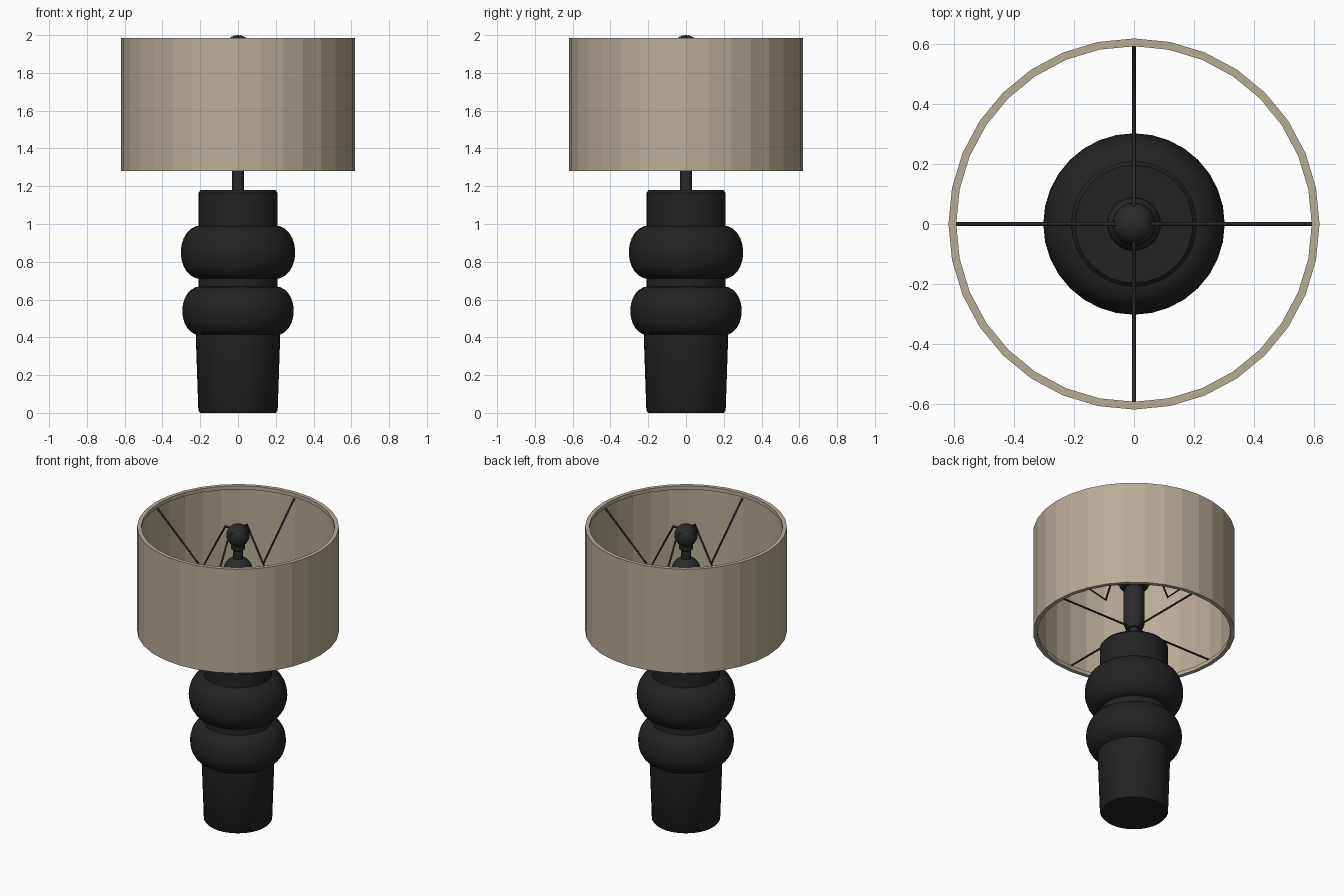
import bpy, bmesh
from math import cos, sin, pi, radians

if "Cube" in bpy.data.objects:
    bpy.data.objects.remove(bpy.data.objects["Cube"], do_unlink=True)


def material(name, rgb, rough):
    m = bpy.data.materials.new(name)
    m.use_nodes = True
    m.diffuse_color = (*rgb, 1)
    node = next(n for n in m.node_tree.nodes if n.type == "BSDF_PRINCIPLED")
    node.inputs["Base Color"].default_value = (*rgb, 1)
    node.inputs["Roughness"].default_value = rough
    return m


linen = material("beige linen", (0.48, 0.415, 0.305), 0.9)
ceramic = material("matte black", (0.017, 0.017, 0.017), 0.7)
metal = material("dark metal", (0.023, 0.023, 0.024), 0.5)


def lathe(name, profile, mat, sides=32, closed=False, smooth=True):
    """Revolve a (radius, height) profile around the z axis."""
    bm = bmesh.new()
    pts = [bm.verts.new((r, 0, z)) for r, z in profile]
    edges = [bm.edges.new(p) for p in zip(pts, pts[1:])]
    if closed:
        edges.append(bm.edges.new((pts[-1], pts[0])))
    bmesh.ops.spin(bm, geom=pts + edges, cent=(0, 0, 0), axis=(0, 0, 1),
                   angle=2 * pi, steps=sides, use_duplicate=False)
    bmesh.ops.remove_doubles(bm, verts=bm.verts, dist=0.0005)
    bmesh.ops.recalc_face_normals(bm, faces=bm.faces)
    mesh = bpy.data.meshes.new(name)
    bm.to_mesh(mesh)
    bm.free()
    mesh.materials.append(mat)
    obj = bpy.data.objects.new(name, mesh)
    bpy.context.collection.objects.link(obj)
    if smooth:
        bpy.ops.object.select_all(action="DESELECT")
        obj.select_set(True)
        bpy.context.view_layer.objects.active = obj
        bpy.ops.object.shade_smooth_by_angle(angle=radians(40))
    return obj


def arc(radius, height, z, start, end, steps, offset=0.0):
    """Profile points on an ellipse, angles in degrees from the horizontal."""
    angles = [radians(start + (end - start) * i / steps) for i in range(steps + 1)]
    return [(max(0, offset + radius * cos(a)), z + height * sin(a)) for a in angles]


def wires(name, path, radius):
    """Repeat one bent wire in four directions."""
    curve = bpy.data.curves.new(name, "CURVE")
    curve.dimensions = "3D"
    curve.bevel_depth = radius
    curve.bevel_resolution = 1
    curve.use_fill_caps = True
    for k in range(4):
        a = k * pi / 2
        spline = curve.splines.new("POLY")
        spline.points.add(len(path) - 1)
        for p, (r, z) in zip(spline.points, path):
            p.co = (r * cos(a), r * sin(a), z, 1)
    curve.materials.append(metal)
    obj = bpy.data.objects.new(name, curve)
    bpy.context.collection.objects.link(obj)


# Turned base: a column with two swollen rings
body = [(0, 0), (0.2, 0), (0.21, 0.012)]
body += arc(0.09, 0.128, 0.54, -78, 78, 10, 0.205)
body += [(0.21, 0.668), (0.21, 0.712)]
body += arc(0.1, 0.14, 0.85, -78, 78, 10, 0.203)
body += [(0.21, 0.99), (0.21, 1.165), (0.197, 1.18), (0, 1.18)]
lathe("base", body, ceramic)

# Neck, socket and bulb holder
lathe("neck", [(0, 1.17), (0.032, 1.17), (0.032, 1.34), (0, 1.34)], metal, 16)
lathe("socket", [(0, 1.3), (0.05, 1.3), (0.066, 1.34), (0.066, 1.56),
                 (0.05, 1.6), (0, 1.6)], metal, 24)
lathe("bulb", [(0, 1.59), (0.075, 1.59), (0.09, 1.61)]
      + arc(0.09, 0.09, 1.69, 0, 90, 8), metal, 24)

# Stem and ball finial
lathe("finial_stem", [(0, 1.76), (0.03, 1.76), (0.03, 1.83), (0.045, 1.84),
                      (0.045, 1.865), (0, 1.865)], metal, 16)
lathe("finial", arc(0.072, 0.072, 1.928, -90, 90, 12), metal, 24)

# Drum shade with a folded lip at both rims
outer, inner, lip, low, high = 0.62, 0.608, 0.594, 1.28, 1.985
lathe("shade", [(outer, low), (outer, high), (lip, high), (lip, high - 0.025),
                (inner, high - 0.025), (inner, low + 0.025),
                (lip, low + 0.025), (lip, low)],
      linen, closed=True, smooth=False)

# Wire frames that carry the shade
wires("upper_frame", [(0.602, 1.945), (0.27, 1.63), (0.095, 1.962), (0.03, 1.962)], 0.007)
wires("lower_frame", [(0.602, 1.31), (0, 1.31)], 0.006)
